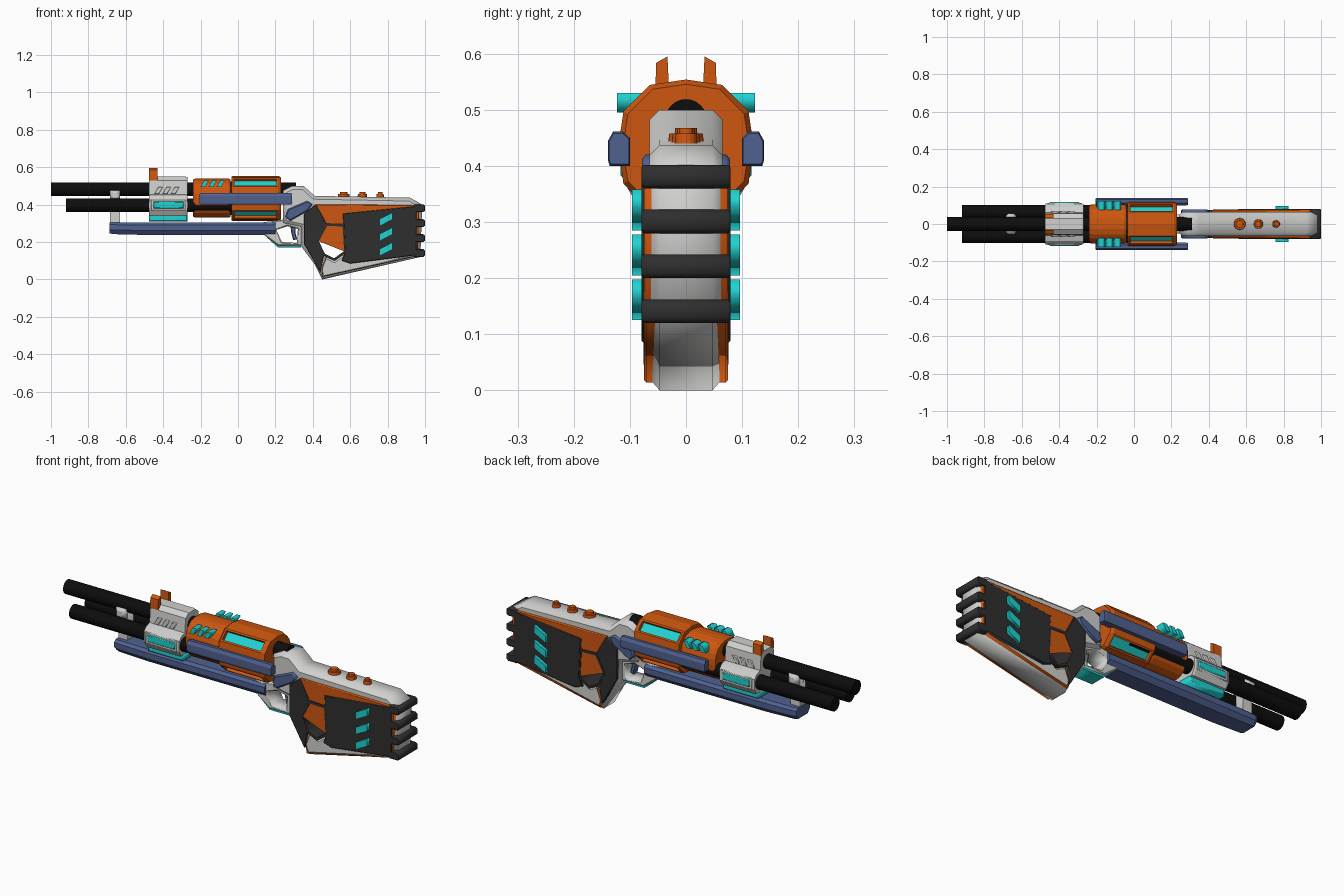
import bpy, bmesh, math
from mathutils import Vector

if "Cube" in bpy.data.objects:
    bpy.data.objects.remove(bpy.data.objects["Cube"])


def mat(name, r, g, b):
    m = bpy.data.materials.new(name)
    m.diffuse_color = (r, g, b, 1)
    m.use_nodes = True
    m.node_tree.nodes["Principled BSDF"].inputs["Base Color"].default_value = m.diffuse_color
    return m


GREY = mat("light_grey", 0.63, 0.63, 0.62)
DARK = mat("dark_grey", 0.028, 0.028, 0.028)
BLACK = mat("black", 0.004, 0.004, 0.004)
ORANGE = mat("orange", 0.62, 0.095, 0.005)
TEAL = mat("teal", 0.014, 0.65, 0.64)
BLUE = mat("blue", 0.08, 0.12, 0.28)


def add(name, me, *mats):
    for m in mats:
        me.materials.append(m)
    ob = bpy.data.objects.new(name, me)
    bpy.context.collection.objects.link(ob)
    return ob


def plate(name, loops, half, m, bevel=0.0, y=0.0):
    """Side profile (x, z) with optional holes, extruded along y."""
    cu = bpy.data.curves.new(name, 'CURVE')
    cu.dimensions, cu.fill_mode = '2D', 'BOTH'
    cu.extrude, cu.bevel_depth, cu.offset = half - bevel, bevel, -bevel
    cu.bevel_resolution = 0
    for pts in loops:
        sp = cu.splines.new('POLY')
        sp.points.add(len(pts) - 1)
        for p, (a, b) in zip(sp.points, pts):
            p.co = (a, b, 0, 1)
        sp.use_cyclic_u = True
    tmp = bpy.data.objects.new(name + "_tmp", cu)
    bpy.context.collection.objects.link(tmp)
    dg = bpy.context.evaluated_depsgraph_get()
    me = bpy.data.meshes.new_from_object(tmp.evaluated_get(dg))
    bpy.data.objects.remove(tmp)
    me.materials.clear()
    for p in me.polygons:
        p.material_index = 0
    ob = add(name, me, m)
    ob.rotation_euler.x = math.pi / 2
    ob.location.y = y
    return ob


def pair(name, loops, y0, y1, m, bevel=0.0):
    """The same plate on both sides."""
    for s, side in ((-1, "front"), (1, "back")):
        plate(f"{name}_{side}", loops, (y1 - y0) / 2, m, bevel, s * (y0 + y1) / 2)


def loft(name, section, stations, m, centre=(0, 0)):
    """Cross-section (y, z) carried through (x, scale) stations."""
    bm = bmesh.new()
    cy, cz = centre
    rings = [[bm.verts.new((x, cy + (a - cy) * s, cz + (b - cz) * s)) for a, b in section]
             for x, s in stations]
    n = len(section)
    for r, q in zip(rings, rings[1:]):
        for i in range(n):
            bm.faces.new((r[i], r[(i + 1) % n], q[(i + 1) % n], q[i]))
    bm.faces.new(rings[0])
    bm.faces.new(rings[-1])
    bmesh.ops.recalc_face_normals(bm, faces=bm.faces)
    me = bpy.data.meshes.new(name)
    bm.to_mesh(me)
    bm.free()
    return add(name, me, m)


def mirror(half):
    return half + [(-a, b) for a, b in reversed(half)]


def ring(r, n, cy=0, cz=0, power=2.0):
    pts = []
    for i in range(n):
        c, s = math.cos(2 * math.pi * i / n), math.sin(2 * math.pi * i / n)
        k = r / (abs(c) ** power + abs(s) ** power) ** (1 / power)
        pts.append((cy + k * c, cz + k * s))
    return pts


def smooth(ob):
    for p in ob.data.polygons:
        p.use_smooth = len(p.vertices) == 4


def box(x0, x1, z0, z1):
    return [(x0, z0), (x1, z0), (x1, z1), (x0, z1)]


def slash(x, z0, z1, w, lean):
    return [(x, z0), (x + w, z0), (x + w + lean, z1), (x + lean, z1)]


# Barrels
for name, x0, x1, y, z in (("upper_barrel", -1, 0.31, 0, 0.482),
                           ("lower_barrel_front", -0.92, 0.1, -0.064, 0.397),
                           ("lower_barrel_back", -0.92, 0.1, 0.064, 0.397)):
    smooth(loft(name, ring(0.037, 24, y, z), [(x0, 1), (x1, 1)], BLACK))

# Barrel clip, joined to the foregrip
plate("clip_post", [box(-0.685, -0.63, 0.28, 0.45)], 0.024, GREY)
plate("clip_collar", [box(-0.685, -0.63, 0.425, 0.475)], 0.055, GREY, 0.012)

# Barrel shroud with pads, slots and lower rail
shroud = mirror([(0.03, 0.55), (0.055, 0.53), (0.062, 0.455), (0.092, 0.445), (0.11, 0.425),
                 (0.11, 0.37), (0.092, 0.34), (0.03, 0.335)])
loft("shroud", shroud, [(-0.477, 0.97), (-0.467, 1), (-0.28, 1), (-0.27, 0.97)], GREY, (0, 0.44))
pair("shroud_pad_rim", [box(-0.465, -0.28, 0.368, 0.428)], 0.1, 0.112, GREY, 0.003)
pair("shroud_pad", [box(-0.452, -0.292, 0.38, 0.416)], 0.1, 0.117, TEAL, 0.004)
for i in range(3):
    x = -0.447 + i * 0.044
    pair(f"shroud_slot_{i}", [slash(x, 0.458, 0.494, 0.025, 0.02)], 0.05, 0.066, GREY, 0.002)
plate("shroud_rail", [box(-0.475, -0.27, 0.31, 0.345)], 0.08, TEAL, 0.006)

# Sight posts
for s in (-1, 1):
    loft(f"sight_post_{s + 1}", [(s * 0.03, 0.53), (s * 0.055, 0.53), (s * 0.053, 0.584),
                                 (s * 0.033, 0.595)], [(-0.477, 1), (-0.43, 1)], ORANGE)

# Front drum with slanted fins
loft("front_drum", ring(0.105, 24, 0, 0.435, 2.4),
     [(-0.24, 0.93), (-0.228, 1), (-0.05, 1), (-0.04, 0.95)], ORANGE, (0, 0.435))
for i in range(3):
    pair(f"drum_fin_{i}", [slash(-0.2 + i * 0.043, 0.495, 0.53, 0.024, 0.02)], 0.075, 0.123, TEAL)
loft("drum_core", ring(0.09, 16, 0, 0.435), [(-0.05, 1), (0.0, 1)], DARK)

# Rear drum: four diagonal faces sunk into teal windows
drum = loft("rear_drum", ring(0.121, 12, 0, 0.433, 2.6),
            [(-0.035, 0.96), (-0.028, 1), (0.215, 1), (0.23, 0.93)], ORANGE, (0, 0.433))
drum.data.materials.append(TEAL)
bm = bmesh.new()
bm.from_mesh(drum.data)
wins = [f for f in bm.faces if abs(f.normal.x) < 0.05
        and abs(abs(f.normal.y) - abs(f.normal.z)) < 0.1]
bmesh.ops.inset_individual(bm, faces=wins, thickness=0.012, depth=0)
bmesh.ops.inset_individual(bm, faces=wins, thickness=0.001, depth=-0.018)
for f in wins:
    f.material_index = 1
bm.to_mesh(drum.data)
bm.free()

# Blue side bars
for s in (-1, 1):
    sec = [(s * 0.1, 0.4), (s * 0.136, 0.4), (s * 0.139, 0.41), (s * 0.139, 0.445),
           (s * 0.13, 0.461), (s * 0.112, 0.461), (s * 0.1, 0.45)]
    loft(f"side_bar_{s + 1}", sec, [(-0.205, 0.9), (-0.195, 1), (0.28, 1), (0.29, 0.9)], BLUE,
         (s * 0.12, 0.43))

# Foregrip below the barrels
grip = mirror([(0.05, 0.305), (0.065, 0.292), (0.065, 0.262), (0.045, 0.238)])
loft("foregrip", grip, [(-0.687, 0.85), (-0.67, 0.93), (-0.5, 1), (0.2, 1)], BLUE, (0, 0.3))

# Trigger guard, its teal lip and trigger
guard_hole = [(0.205, 0.265), (0.235, 0.2), (0.315, 0.195), (0.32, 0.27), (0.265, 0.285)]
plate("trigger_guard", [[(0.13, 0.305), (0.13, 0.245), (0.215, 0.18), (0.35, 0.18),
                         (0.37, 0.32), (0.24, 0.32)], guard_hole], 0.05, GREY, 0.006)
plate("guard_lip", [[(0.15, 0.228), (0.215, 0.17), (0.335, 0.17), (0.34, 0.183),
                     (0.22, 0.183)]], 0.042, TEAL)
plate("trigger", [[(0.28, 0.29), (0.31, 0.29), (0.307, 0.25), (0.317, 0.215), (0.295, 0.21),
                   (0.285, 0.25)]], 0.018, BLUE, 0.004)

# Receiver and stock frame
hole = [(0.43, 0.205), (0.475, 0.29), (0.562, 0.287), (0.57, 0.15), (0.515, 0.11), (0.462, 0.135)]
plate("stock_frame", [[(0.24, 0.3), (0.24, 0.475), (0.29, 0.5), (0.35, 0.5), (0.41, 0.447),
                       (0.92, 0.437), (0.985, 0.4), (0.975, 0.12), (0.45, 0.0), (0.41, 0.08),
                       (0.335, 0.18), (0.335, 0.28)], hole], 0.065, GREY, 0.018)

# Orange cheeks with the grip hole, dark panels on top
plate("stock_cheek", [[(0.415, 0.402), (0.93, 0.398), (0.97, 0.385), (0.96, 0.125),
                       (0.452, 0.014), (0.447, 0.06), (0.47, 0.12), (0.425, 0.205),
                       (0.47, 0.295)], hole], 0.075, ORANGE, 0.004)
plate("stock_panel", [[(0.56, 0.352), (0.955, 0.392), (0.955, 0.13), (0.6, 0.085),
                       (0.555, 0.1), (0.572, 0.15), (0.565, 0.295)]], 0.079, DARK, 0.003)
plate("pistol_grip", [[(0.352, 0.35), (0.415, 0.402), (0.475, 0.295), (0.425, 0.205),
                       (0.46, 0.13), (0.44, 0.04), (0.352, 0.19)]], 0.076, DARK, 0.003)
cx = sum(p[0] for p in hole) / 6
cz = sum(p[1] for p in hole) / 6
plate("hole_liner", [[(cx + (a - cx) * 1.12, cz + (b - cz) * 1.12) for a, b in hole],
                     [(cx + (a - cx) * 0.96, cz + (b - cz) * 0.96) for a, b in hole]],
      0.078, DARK)

# Butt teeth
for i in range(4):
    z = 0.12 + i * 0.08
    plate(f"butt_tooth_{i}", [[(0.94, z), (0.99, z), (1.0, z + 0.008), (1.0, z + 0.034),
                               (0.99, z + 0.042), (0.94, z + 0.042)]], 0.079, DARK, 0.004)

# Teal slashes on the stock
for i in range(3):
    z = 0.125 + i * 0.08
    pair(f"stock_slash_{i}", [[(0.757, z), (0.825, z + 0.035), (0.825, z + 0.073),
                               (0.757, z + 0.038)]], 0.07, 0.096, TEAL)

# Blue levers beside the receiver
pair("lever", [[(0.252, 0.335), (0.266, 0.375), (0.37, 0.42), (0.398, 0.402), (0.375, 0.368),
                (0.28, 0.313)]], 0.045, 0.078, BLUE, 0.006)

# Orange buttons along the top
for i, (x, r) in enumerate(((0.565, 0.035), (0.665, 0.028), (0.76, 0.022))):
    bm = bmesh.new()
    for rad, top in ((r, 0.458), (r * 0.65, 0.468)):
        res = bmesh.ops.create_cone(bm, cap_ends=True, segments=16, radius1=rad,
                                    radius2=rad * 0.85, depth=0.04)
        bmesh.ops.translate(bm, verts=res["verts"], vec=Vector((x, 0, top - 0.02)))
    me = bpy.data.meshes.new("button")
    bm.to_mesh(me)
    bm.free()
    add(f"button_{i}", me, ORANGE)
